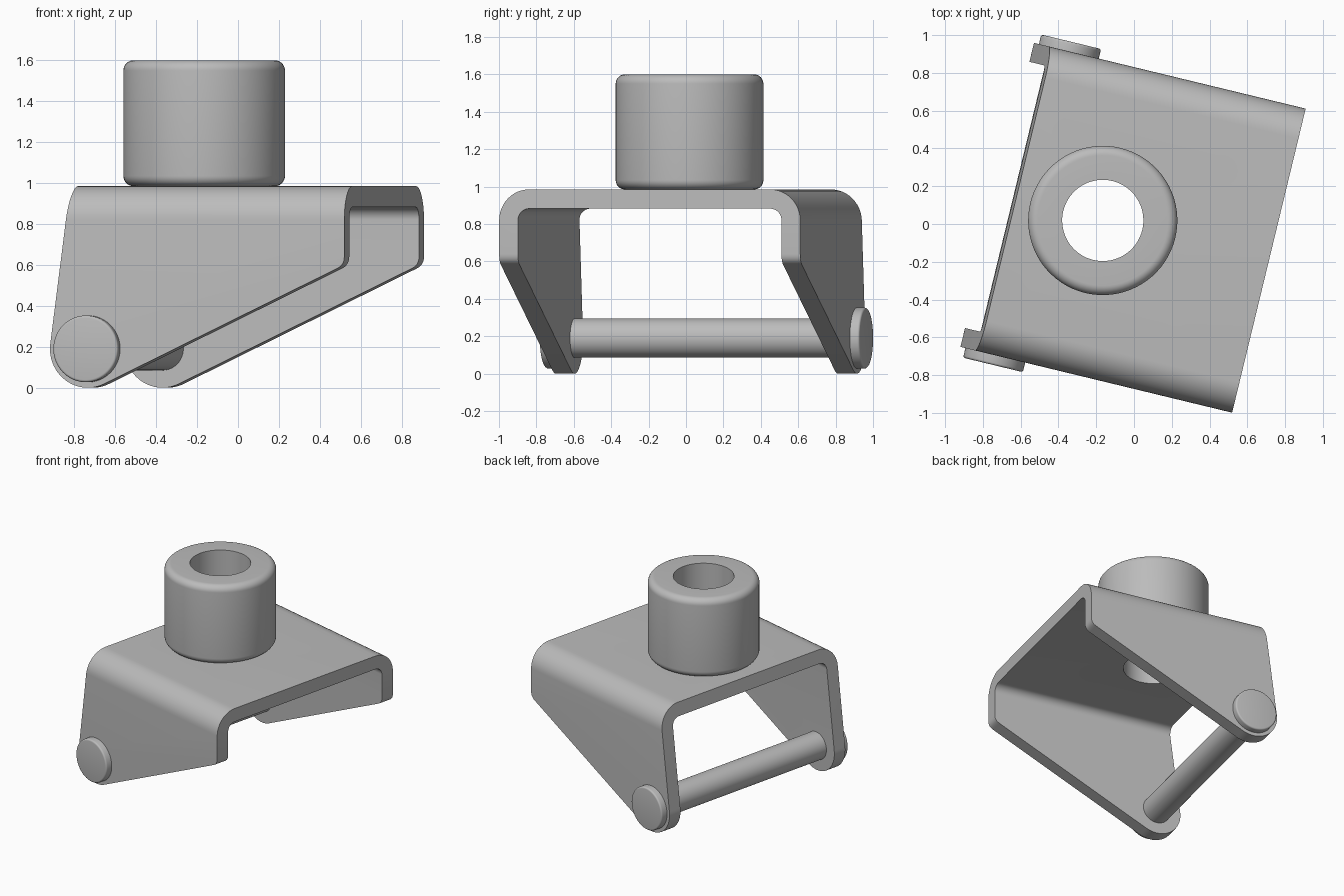
import bpy, bmesh, math
from math import sin, cos, radians
from mathutils import Matrix, Vector

cube = bpy.data.objects.get("Cube")
if cube:
    bpy.data.objects.remove(cube, do_unlink=True)

steel = bpy.data.materials.new("grey_steel")
steel.use_nodes = True
GREY = (0.5, 0.5, 0.5, 1)
steel.diffuse_color = GREY
steel.node_tree.nodes["Principled BSDF"].inputs["Base Color"].default_value = GREY

# Whole model is turned slightly about the vertical
PLACE = Matrix.Translation((-0.005, -0.02, 0)) @ Matrix.Rotation(radians(-13.6), 4, 'Z')

HALF_W, THICK, TOP = 0.828, 0.103, 0.985
PIVOT_X, PIVOT_Z, END_R = -0.55, 0.19, 0.19
BOSS_X, HOLE_R = -0.165, 0.215


def arc(cx, cy, r, start, end, n=12):
    angles = [radians(start + (end - start) * i / n) for i in range(n + 1)]
    return [(cx + r * cos(a), cy + r * sin(a)) for a in angles]


def make_object(name, bm, matrix):
    bmesh.ops.remove_doubles(bm, verts=bm.verts, dist=1e-5)
    bmesh.ops.recalc_face_normals(bm, faces=bm.faces)
    bm.transform(PLACE @ matrix)
    mesh = bpy.data.meshes.new(name)
    bm.to_mesh(mesh)
    bm.free()
    obj = bpy.data.objects.new(name, mesh)
    mesh.materials.append(steel)
    bpy.context.collection.objects.link(obj)
    return obj


def extrude(name, outline, axes, vector):
    """Extrude a closed 2D outline placed on the two given axes."""
    bm = bmesh.new()
    verts = []
    for a, b in outline:
        co = Vector(vector) * -0.5
        co[axes[0]], co[axes[1]] = a, b
        verts.append(bm.verts.new(co))
    face = bm.faces.new(verts)
    out = bmesh.ops.extrude_face_region(bm, geom=[face])
    moved = [v for v in out["geom"] if isinstance(v, bmesh.types.BMVert)]
    bmesh.ops.translate(bm, verts=moved, vec=vector)
    return make_object(name, bm, Matrix())


def lathe(name, profile, matrix, closed=False, steps=72):
    """Turn a (radius, height) profile about its own z axis."""
    bm = bmesh.new()
    verts = [bm.verts.new((r, 0, z)) for r, z in profile]
    edges = [bm.edges.new(p) for p in zip(verts, verts[1:])]
    if closed:
        edges.append(bm.edges.new((verts[-1], verts[0])))
    bmesh.ops.spin(bm, geom=verts + edges, cent=(0, 0, 0), axis=(0, 0, 1),
                   angle=2 * math.pi, steps=steps, use_merge=True)
    return make_object(name, bm, matrix)


def smooth(obj):
    bpy.ops.object.select_all(action='DESELECT')
    obj.select_set(True)
    bpy.context.view_layer.objects.active = obj
    bpy.ops.object.shade_smooth_by_angle(angle=radians(30))


def boolean(obj, cutter, operation):
    mod = obj.modifiers.new("cut", 'BOOLEAN')
    mod.operation, mod.solver, mod.object = operation, 'EXACT', cutter
    bpy.context.view_layer.objects.active = obj
    bpy.ops.object.modifier_apply(modifier=mod.name)
    bpy.data.objects.remove(cutter, do_unlink=True)


# Folded plate: U-shaped section with rounded bends
BEND = 0.165
outer = arc(HALF_W - BEND, TOP - BEND, BEND, 0, 90)
inner = arc(HALF_W - BEND, TOP - BEND, BEND - THICK, 90, 0)
right_half = [(HALF_W, -0.1)] + outer
inner_half = inner + [(HALF_W - THICK, -0.1)]
section = (right_half + [(-y, z) for y, z in reversed(right_half)]
           + [(-y, z) for y, z in reversed(inner_half)] + inner_half[::-1][::-1])
bracket = extrude("folded_bracket", section, (1, 2), (2.4, 0, 0))

# Side outline: slanted rear edge, round pivot ends, sloping lower edge
FRONT_X, CORNER_Z, SLOPE, LEAN = 0.74, 0.6, 25.7, 7.4
corner = Vector((FRONT_X, CORNER_Z))
p0 = corner + Vector((0, 0.04))
p2 = corner - 0.04 * Vector((cos(radians(SLOPE)), sin(radians(SLOPE))))
fillet = [p0 * (1 - t) ** 2 + corner * 2 * t * (1 - t) + p2 * t * t
          for t in [i / 6 for i in range(7)]]
round_end = arc(PIVOT_X, PIVOT_Z, END_R, SLOPE - 90, LEAN - 90 - 90 - 2 * LEAN, 28)
last_x, last_z = round_end[-1]
HIGH = 1.2
rear_top = (last_x + (HIGH - last_z) * math.tan(radians(LEAN)), HIGH)
outline = [(FRONT_X, HIGH)] + [tuple(p) for p in fillet] + round_end + [rear_top]
boolean(bracket, extrude("side_cutter", outline, (0, 2), (0, 2.4, 0)), 'INTERSECT')

# Bore through the plate under the boss
bore = [(0, 0.7), (HOLE_R, 0.7), (HOLE_R, 1.2), (0, 1.2)]
boolean(bracket, lathe("bore_cutter", bore, Matrix.Translation((BOSS_X, 0, 0))),
        'DIFFERENCE')
smooth(bracket)

# Hollow boss with rounded outer rims
BOSS_R, BOSS_TOP, RIM = 0.395, 1.6, 0.05
boss = ([(HOLE_R, TOP)] + arc(BOSS_R - RIM, TOP + RIM, RIM, -90, 0, 8)
        + arc(BOSS_R - RIM, BOSS_TOP - RIM, RIM, 0, 90, 8) + [(HOLE_R, BOSS_TOP)])
smooth(lathe("hollow_boss", boss, Matrix.Translation((BOSS_X, 0, 0)), closed=True))

# Cross pin between the legs
PIN_R, HEAD_R, HEAD_END, EASE = 0.105, 0.163, 0.88, 0.012
pivot = Matrix.Translation((PIVOT_X, 0, PIVOT_Z))
pin_end = HALF_W - 0.02
pin = [(0, -pin_end), (PIN_R, -pin_end), (PIN_R, pin_end), (0, pin_end)]
smooth(lathe("cross_pin", pin, pivot @ Matrix.Rotation(radians(90), 4, 'X')))

# Pin head outside each leg
head = ([(0, HALF_W - 0.01), (HEAD_R, HALF_W - 0.01)]
        + arc(HEAD_R - EASE, HEAD_END - EASE, EASE, 0, 90, 4) + [(0, HEAD_END)])
for name, turn in (("front_pin_head", 90), ("back_pin_head", -90)):
    smooth(lathe(name, head, pivot @ Matrix.Rotation(radians(turn), 4, 'X')))
